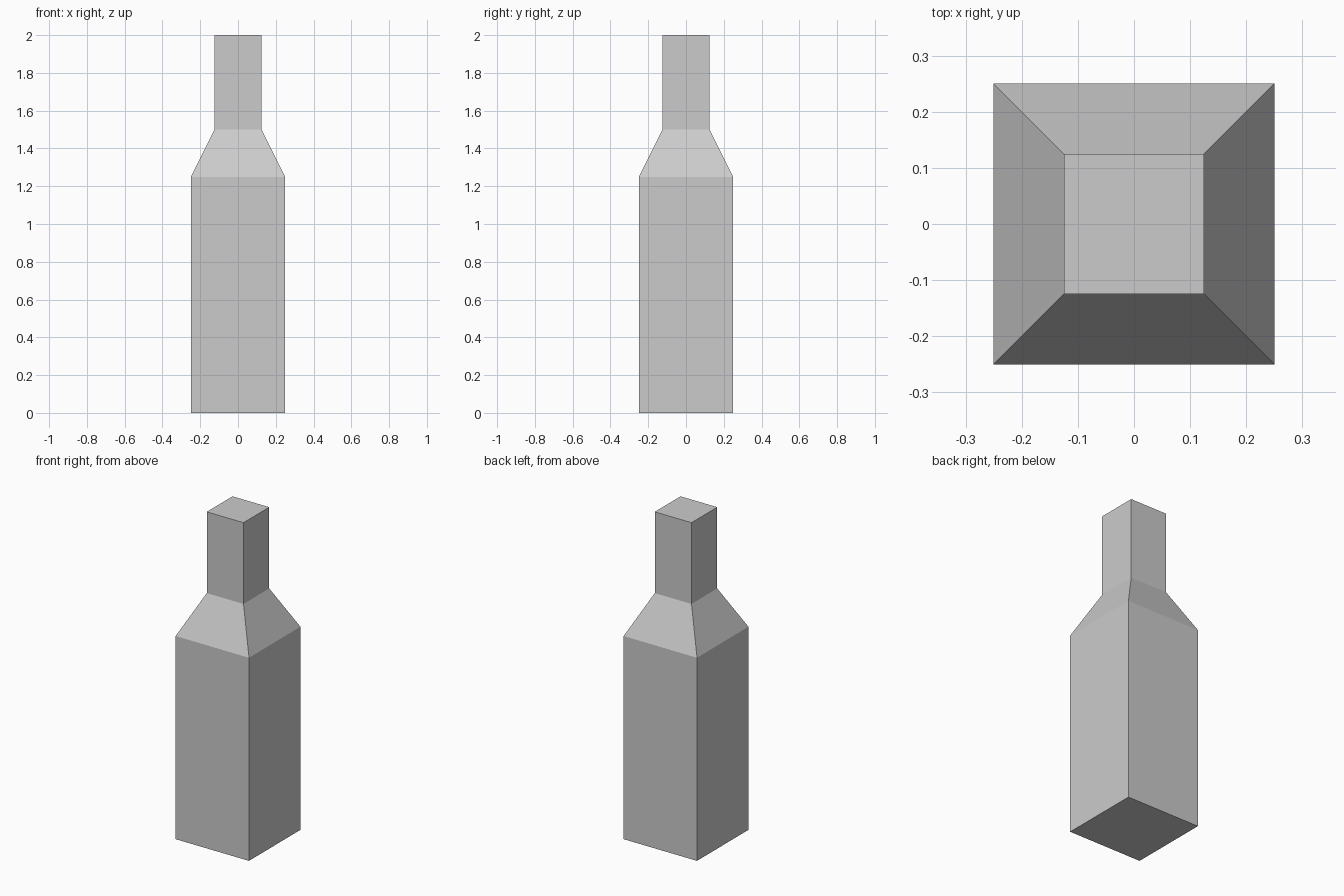
import bpy
import bmesh

if "Cube" in bpy.data.objects:
    bpy.data.objects.remove(bpy.data.objects["Cube"])

# Square bottle: (half width, height) profile from base to top
PROFILE = [(0.25, 0.0), (0.25, 1.25), (0.125, 1.5), (0.125, 2.0)]
CORNERS = [(-1, -1), (1, -1), (1, 1), (-1, 1)]

bm = bmesh.new()
rings = [[bm.verts.new((sx * h, sy * h, z)) for sx, sy in CORNERS] for h, z in PROFILE]

# Body, shoulder and neck walls
for low, high in zip(rings, rings[1:]):
    for i in range(4):
        j = (i + 1) % 4
        bm.faces.new((low[i], low[j], high[j], high[i]))

# Base and top caps
bm.faces.new(rings[0][::-1])
bm.faces.new(rings[-1])

mesh = bpy.data.meshes.new("square_bottle")
bm.to_mesh(mesh)
bm.free()
bpy.context.collection.objects.link(bpy.data.objects.new("square_bottle", mesh))
